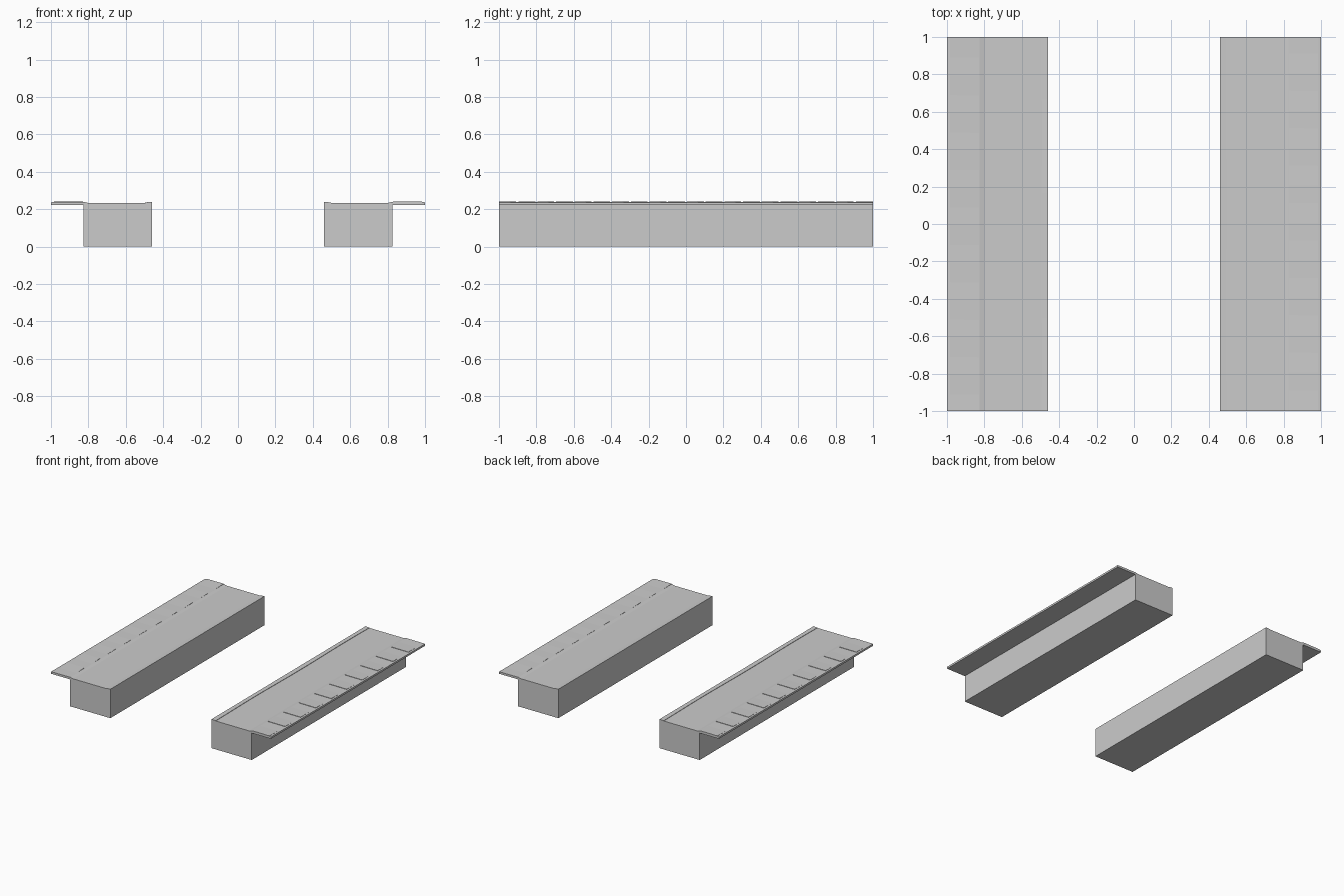
import bpy, bmesh, math

if "Cube" in bpy.data.objects:
    bpy.data.objects.remove(bpy.data.objects["Cube"])


def make_object(name, bm):
    bmesh.ops.recalc_face_normals(bm, faces=bm.faces)
    mesh = bpy.data.meshes.new(name)
    bm.to_mesh(mesh)
    bm.free()
    obj = bpy.data.objects.new(name, mesh)
    bpy.context.collection.objects.link(obj)
    return obj


def loft(name, sections):
    """Solid skinned through matching closed sections."""
    bm = bmesh.new()
    rings = [[bm.verts.new(p) for p in s] for s in sections]
    n = len(rings[0])
    for a, b in zip(rings, rings[1:]):
        for i in range(n):
            j = (i + 1) % n
            bm.faces.new((a[i], a[j], b[j], b[i]))
    bm.faces.new(rings[0])
    bm.faces.new(rings[-1])
    return make_object(name, bm)


def extrude(name, profile, y0=-1.0, y1=1.0):
    return loft(name, [[(x, y, z) for x, z in profile] for y in (y0, y1)])


def wedge_row(name, count=10):
    """Row of shallow ramps, each rising towards -y and ending in a step."""
    bm = bmesh.new()
    pitch = 2.0 / count
    low, high, base = 0.2365, 0.242, 0.23
    for k in range(count):
        y0 = -1 + k * pitch + (0.005 if k else 0)
        y1 = -1 + (k + 1) * pitch
        rings = []
        for y, z in ((y0, high), (y1, low)):
            pts = ((0.83, base), (0.985, base), (0.985, z - 0.001), (0.83, z))
            rings.append([bm.verts.new((x, y, h)) for x, h in pts])
        a, b = rings
        for i in range(4):
            j = (i + 1) % 4
            bm.faces.new((a[i], a[j], b[j], b[i]))
        bm.faces.new(a)
        bm.faces.new(b)
    return make_object(name, bm)


def build_side(side, turn):
    parts = []
    # Main block
    parts.append(extrude(side + "_platform_block",
                         [(0.46, 0), (0.825, 0), (0.825, 0.233), (0.46, 0.233)]))
    # Overhanging outer slab with a small sloped inner edge
    parts.append(extrude(side + "_overhang_slab",
                         [(0.825, 0.221), (1, 0.221), (1, 0.2365),
                          (0.985, 0.238), (0.825, 0.239), (0.80, 0.233)]))
    # Slightly wavering raised strip on the inner edge
    sections = []
    for k in range(25):
        y = -1 + k / 12
        x = 0.495 + 0.003 * math.sin(5.3 * y + 1)
        sections.append([(0.46, y, 0.23), (x, y, 0.23), (x, y, 0.236), (0.46, y, 0.238)])
    parts.append(loft(side + "_inner_kerb", sections))
    # Stepped tiles along the overhang
    parts.append(wedge_row(side + "_ramp_tiles"))
    for p in parts:
        p.rotation_euler.z = turn


build_side("right", 0)
build_side("left", math.pi)
